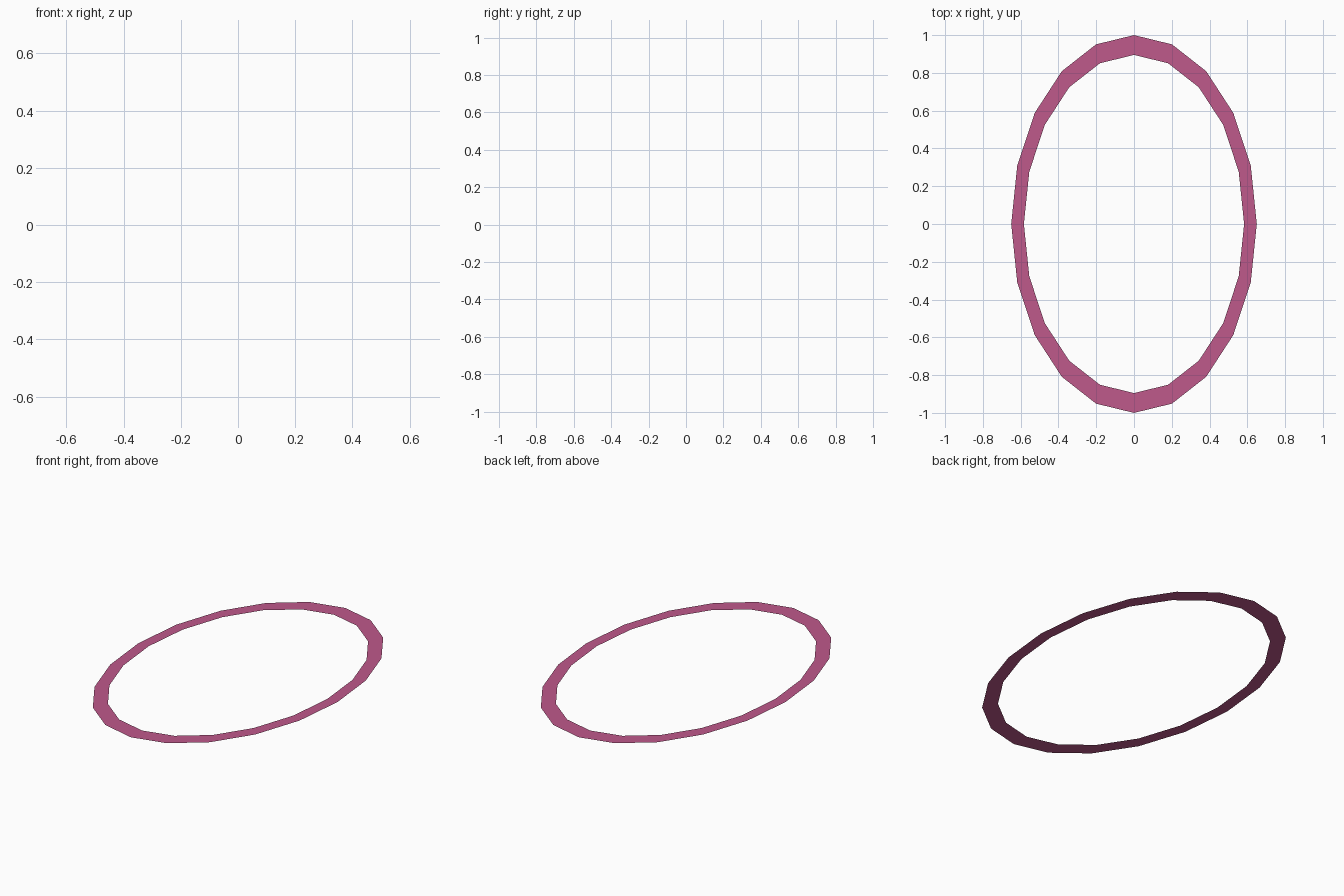
import bpy, math

if "Cube" in bpy.data.objects:
    bpy.data.objects.remove(bpy.data.objects["Cube"])

# Flat faceted oval band: 20 sides
N = 20
OUTER = (0.65, 1.0)
INNER = (0.583, 0.895)


def oval(rx, ry, z=0.0):
    return [(rx * math.sin(2 * math.pi * i / N), ry * math.cos(2 * math.pi * i / N), z)
            for i in range(N)]


verts = oval(*OUTER) + oval(*INNER)
faces = [(i, N + i, N + (i + 1) % N, (i + 1) % N) for i in range(N)]
mesh = bpy.data.meshes.new("oval_ring")
mesh.from_pydata(verts, [], faces)
ring = bpy.data.objects.new("oval_ring", mesh)
bpy.context.collection.objects.link(ring)

# Make sure the band faces up
if mesh.polygons[0].normal.z < 0:
    mesh.flip_normals()

# Pink finish
mat = bpy.data.materials.new("pink")
mat.diffuse_color = (0.52, 0.1, 0.26, 1)
mat.use_nodes = True
mat.node_tree.nodes["Principled BSDF"].inputs["Base Color"].default_value = mat.diffuse_color
mesh.materials.append(mat)
